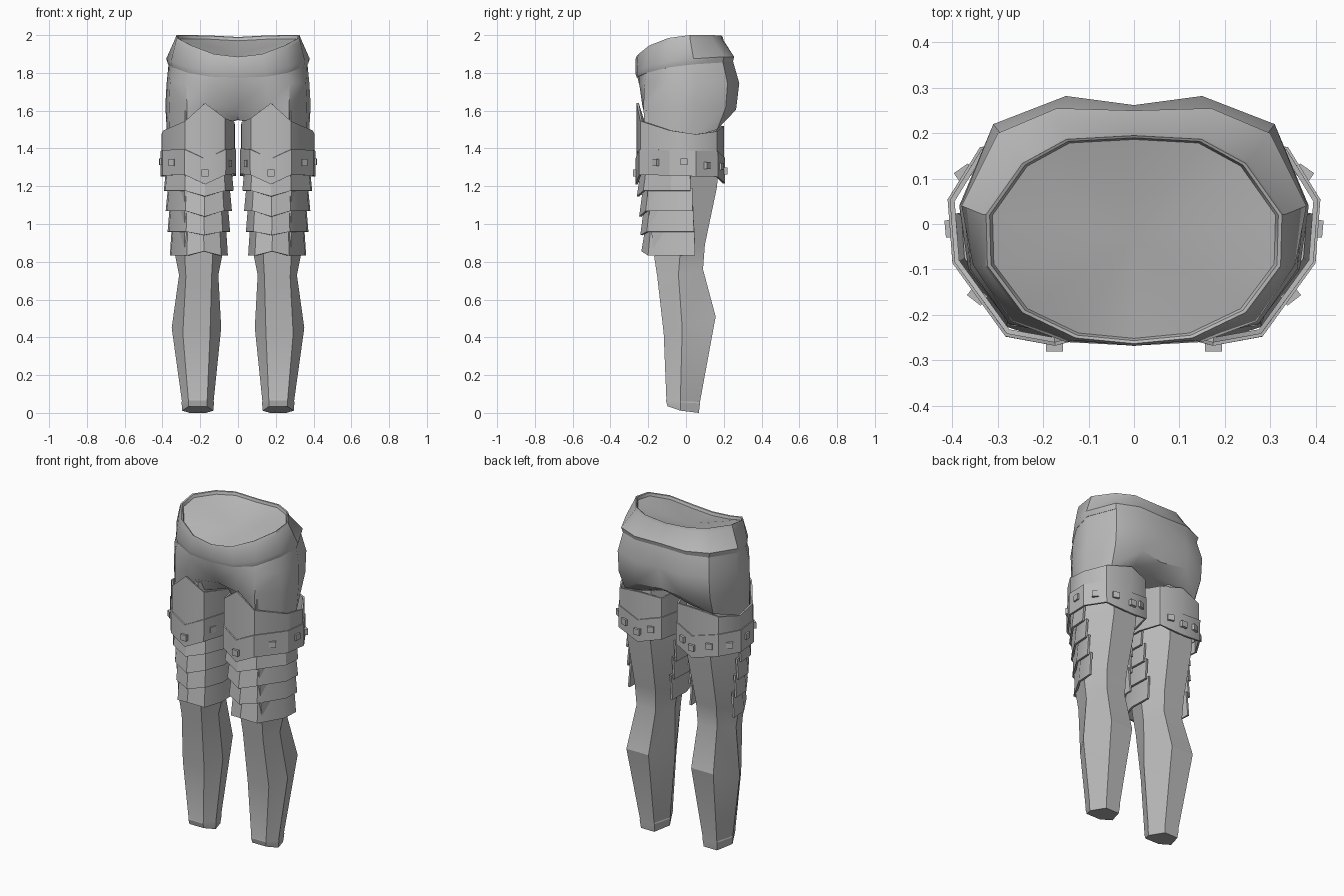
import bpy, bmesh, math
from mathutils import Matrix

grey = bpy.data.materials.new("plain grey")
grey.diffuse_color = (0.5, 0.5, 0.5, 1)


def finish(name, bm, thick=0.0, angle=35):
    """Turn a right-hand bmesh into a thickened, mirrored, shaded object."""
    bmesh.ops.remove_doubles(bm, verts=bm.verts, dist=0.0005)
    me = bpy.data.meshes.new(name)
    bm.to_mesh(me)
    bm.free()
    ob = bpy.data.objects.new(name, me)
    bpy.context.collection.objects.link(ob)
    me.materials.append(grey)
    bpy.ops.object.select_all(action='DESELECT')
    bpy.context.view_layer.objects.active = ob
    ob.select_set(True)
    if thick:
        s = ob.modifiers.new("thickness", 'SOLIDIFY')
        s.thickness, s.offset = thick, 1
        bpy.ops.object.modifier_apply(modifier=s.name)
    m = ob.modifiers.new("mirror", 'MIRROR')
    m.merge_threshold = 0.001
    bpy.ops.object.modifier_apply(modifier=m.name)
    bm = bmesh.new()
    bm.from_mesh(me)
    bmesh.ops.recalc_face_normals(bm, faces=bm.faces)
    bm.to_mesh(me)
    bm.free()
    bpy.ops.object.shade_smooth_by_angle(angle=math.radians(angle))
    return ob


def loft(name, rings, closed=True, caps=(), thick=0.0, angle=35):
    """Skin rings listed bottom to top, each counter-clockwise from above."""
    bm = bmesh.new()
    vs = [[bm.verts.new(p) for p in r] for r in rings]
    n = len(rings[0])
    for a, b in zip(vs, vs[1:]):
        for i in range(n if closed else n - 1):
            j = (i + 1) % n
            bm.faces.new((a[i], a[j], b[j], b[i]))
    for c in caps:
        bm.faces.new(vs[c])
    return finish(name, bm, thick, angle)


def ring(xs, ys, zs, s=1.0):
    if not isinstance(zs, (list, tuple)):
        zs = [zs] * len(xs)
    return [(x * s, y * s, z) for x, y, z in zip(xs, ys, zs)]


# Waistband: right half outlines running from front centre to back centre
RX = [0, .125, .24, .315, .318, .24, .145, 0]
RY = [-.257, -.245, -.19, -.09, .02, .13, .182, .19]
RZ = [1.885, 1.90, 1.945, 1.985, 2.0, 2.0, 1.998, 1.99]
PX = [0, .15, .27, .355, .38, .30, .17, 0]
PY = [-.268, -.26, -.215, -.09, .04, .20, .255, .25]
PZ = [1.80, 1.805, 1.83, 1.86, 1.875, 1.885, 1.885, 1.885]
BZ = [1.775, 1.78, 1.80, 1.83, 1.845, 1.855, 1.86, 1.86]
loft("waistband", [
    ring(PX, PY, BZ, .93),
    ring(PX, PY, BZ, .975),
    ring(PX, PY, PZ),
    ring(RX, RY, [z - .018 for z in RZ], 1.045),
    ring(RX, RY, RZ, 1.025),
    ring(RX, RY, [z - .003 for z in RZ]),
    ring(RX, RY, [z - .02 for z in RZ], .98),
    [(0, -.03, 1.90)] * 8,
], closed=False)

# Hips, with the twin lobes behind and the hollow towards the crotch
loft("hips", [
    ring([0, .15, .27, .36, .375, .30, .16, 0],
         [-.10, -.21, -.22, -.10, .03, .165, .19, .14],
         [1.55, 1.54, 1.50, 1.46, 1.46, 1.50, 1.53, 1.55]),
    ring([0, .15, .27, .365, .385, .31, .16, 0],
         [-.19, -.23, -.225, -.10, .04, .21, .265, .235],
         [1.62, 1.62, 1.62, 1.62, 1.625, 1.615, 1.605, 1.60]),
    ring([0, .15, .275, .36, .378, .31, .15, 0],
         [-.25, -.248, -.22, -.10, .05, .22, .282, .262], 1.745),
    ring(PX, PY, [z + .012 for z in BZ], .965),
], closed=False, caps=(0,), angle=42)


# Legs: six-sided sections, front pair, side pair and back pair
def leg_ring(cx, fh, sh, bh, fy, sy, by, zf, zs, zb):
    return [(cx - fh, fy, zf), (cx + fh, fy, zf), (cx + sh, sy, zs),
            (cx + bh, by, zb), (cx - bh, by, zb), (cx - sh, sy, zs)]


loft("legs", [leg_ring(*r) for r in [
    (.213, .048, .082, .045, -.098, -.03, .068, .035, .012, 0),
    (.213, .050, .086, .050, -.106, -.03, .074, .065, .055, .05),
    (.213, .050, .084, .048, -.104, -.03, .074, .072, .062, .058),
    (.220, .072, .131, .075, -.118, -.02, .157, .42, .45, .51),
    (.208, .068, .104, .065, -.152, -.04, .090, .72, .73, .76),
    (.208, .075, .130, .070, -.172, -.03, .100, .85, .86, .89),
    (.204, .080, .162, .080, -.208, .00, .165, 1.2, 1.2, 1.2),
    (.200, .080, .170, .080, -.222, .01, .172, 1.42, 1.42, 1.42),
    (.200, .080, .165, .080, -.215, .01, .165, 1.60, 1.57, 1.57),
]], caps=(0, -1), angle=20)

# Thigh guard: peaked plate all the way round the thigh
TX = [.175, .275, .385, .395, .33, .185, .06, .026, .03, .075]
TY = [-.25, -.232, -.08, .05, .155, .19, .155, .03, -.10, -.225]
TZ = [1.64, 1.545, 1.495, 1.475, 1.49, 1.52, 1.50, 1.52, 1.54, 1.56]
loft("thigh_guard", [ring(TX, TY, 1.32), ring(TX, TY, TZ)],
     thick=.011, angle=42)

# Thigh strap: chevron band, pointed at the front and at the back
SZ = [1.345, 1.395, 1.392, 1.387, 1.385, 1.35, 1.385, 1.39, 1.40, 1.395]
SX = [.2 + (x - .2) * 1.02 for x in TX]
SY = [y * 1.025 for y in TY]
loft("thigh_strap", [ring(SX, SY, [z - .135 for z in SZ]),
                     ring(SX, SY, SZ)], thick=.012, angle=30)

# Studs on the strap: x, y, z and facing angle
bm = bmesh.new()
for x, y, z, a in [(.175, -.268, 1.27, -90), (.345, -.158, 1.325, -52),
                   (.403, -.01, 1.33, -5), (.374, .112, 1.31, 55),
                   (.185, .207, 1.28, 90), (.285, .182, 1.305, 70),
                   (.11, .185, 1.305, 110), (.05, -.18, 1.32, -160)]:
    bmesh.ops.create_cube(bm, size=1, matrix=Matrix.Translation((x, y, z))
                          @ Matrix.Rotation(math.radians(a), 4, 'Z')
                          @ Matrix.Diagonal((.026, .038, .036, 1)))
finish("studs", bm)

# Overlapping lames, open at the back of the leg
LX = [-.94, -.97, -.74, -.17, .40, .96, 1.0]
LY = [.03, -.10, -.205, -.24, -.208, -.07, .03]
# top z, bottom z, half width, y shift, chevron drop
for k, (top, bot, half, dy, drop) in enumerate([
        (1.29, 1.175, .176, -.006, .030),
        (1.19, 1.068, .166, .006, .030),
        (1.09, .958, .156, .012, .018),
        (.98, .832, .144, .018, -.022)]):
    rows = []
    for z, s, d in [(bot, 1.0, drop), (top, .93, .03)]:
        chevron = [0, 0, 0, -d, 0, 0, 0]
        rows.append([(.205 + x * half * s, (y + dy) * (s + .01), z + c)
                     for x, y, c in zip(LX, LY, chevron)])
    loft("thigh_lame_%d" % (k + 1), rows, closed=False, thick=.012, angle=30)
